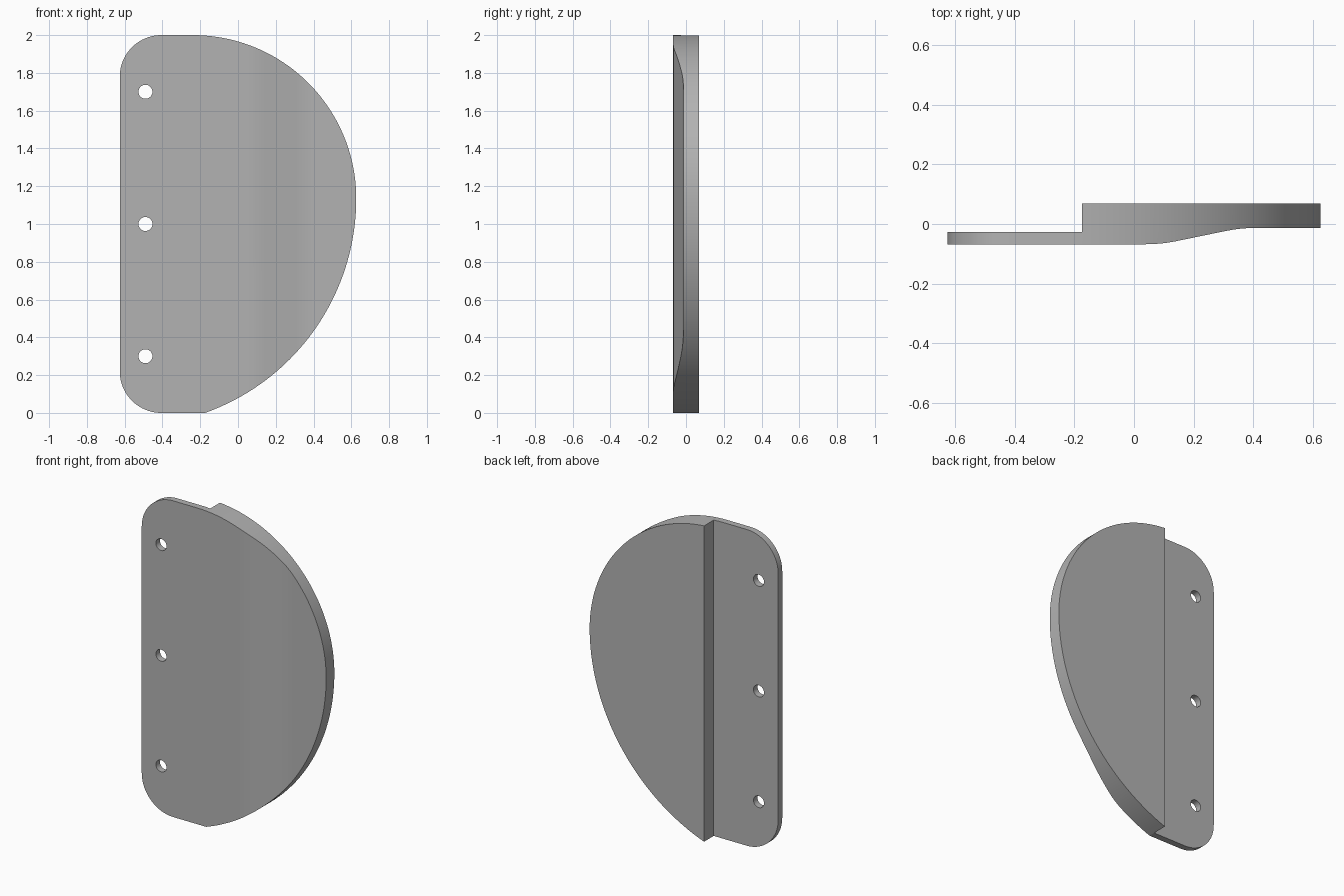
import bpy, bmesh
from math import sin, cos, pi, radians, atan2
from mathutils import Vector

cube = bpy.data.objects.get("Cube")
if cube:
    bpy.data.objects.remove(cube, do_unlink=True)

# Single grey finish
grey = bpy.data.materials.new("plain_grey")
grey.use_nodes = True
color = (0.45, 0.45, 0.45, 1)
grey.diffuse_color = color
grey.node_tree.nodes["Principled BSDF"].inputs["Base Color"].default_value = color


def arc(cx, cz, r, start, end, steps):
    angles = [start + (end - start) * i / steps for i in range(steps + 1)]
    return [(cx + r * cos(a), cz + r * sin(a)) for a in angles]


def bend(a, corner, b, steps=4):
    """Soft bend from a to b, pulled towards the corner."""
    a, corner, b = Vector(a), Vector(corner), Vector(b)
    ts = [i / steps for i in range(steps + 1)]
    return [tuple(a * (1 - t) ** 2 + corner * 2 * t * (1 - t) + b * t * t) for t in ts]


def prism(name, base, shift):
    """Extrude a closed loop of 3D points along shift."""
    bm = bmesh.new()
    face = bm.faces.new([bm.verts.new(p) for p in base])
    new = bmesh.ops.extrude_face_region(bm, geom=[face])["geom"]
    bmesh.ops.translate(bm, vec=shift, verts=[v for v in new if isinstance(v, bmesh.types.BMVert)])
    bmesh.ops.recalc_face_normals(bm, faces=bm.faces)
    mesh = bpy.data.meshes.new(name)
    bm.to_mesh(mesh)
    bm.free()
    mesh.materials.append(grey)
    obj = bpy.data.objects.new(name, mesh)
    bpy.context.collection.objects.link(obj)
    return obj


def cut(target, cutter, operation):
    mod = target.modifiers.new(operation.title(), 'BOOLEAN')
    mod.operation = operation
    mod.solver = 'EXACT'
    mod.object = cutter
    bpy.context.view_layer.objects.active = target
    bpy.ops.object.modifier_apply(modifier=mod.name)
    bpy.data.objects.remove(cutter, do_unlink=True)


# Stepped cross-section: thin mounting flange, thick body, tapered front
left, right, step = -0.626, 0.626, -0.175
front, back = -0.068, 0.069
section = [(left, front)]
section += bend((0.04, front), (0.09, front), (0.14, -0.058))
section += bend((0.31, -0.023), (0.36, -0.013), (0.41, -0.013))
section += [(0.7, -0.013), (0.7, back), (step, back), (step, -0.027), (left, -0.027)]
plate = prism("curved_plate", [(x, y, -0.1) for x, y in section], (0, 0, 2.2))

# Outline: rounded flange corners, tight upper arc, broad lower arc
r, mid = 0.22, 1.135
big = 1.205
low_end = atan2(-mid, step - (right - big))
outline = arc(left + r, r, r, 1.5 * pi, pi, 20)
outline += arc(left + r, 2 - r, r, pi, pi / 2, 20)
outline += arc(right - 0.865, mid, 0.865, pi / 2, 0, 40)
outline += arc(right - big, mid, big, 0, low_end, 36)[1:]
blank = prism("outline_cutter", [(x, -0.3, z) for x, z in outline], (0, 0.6, 0))
cut(plate, blank, 'INTERSECT')

# Three mounting holes in the flange
for z in (0.3, 1.0, 1.7):
    ring = arc(-0.49, z, 0.037, 0, 2 * pi, 32)[:-1]
    cut(plate, prism("hole_cutter", [(x, -0.3, h) for x, h in ring], (0, 0.6, 0)), 'DIFFERENCE')

# Smooth curves with crisp edges
bpy.ops.object.select_all(action='DESELECT')
plate.select_set(True)
bpy.context.view_layer.objects.active = plate
bpy.ops.object.shade_smooth_by_angle(angle=radians(15))
weighted = plate.modifiers.new("Weighted Normals", 'WEIGHTED_NORMAL')
weighted.keep_sharp = True
